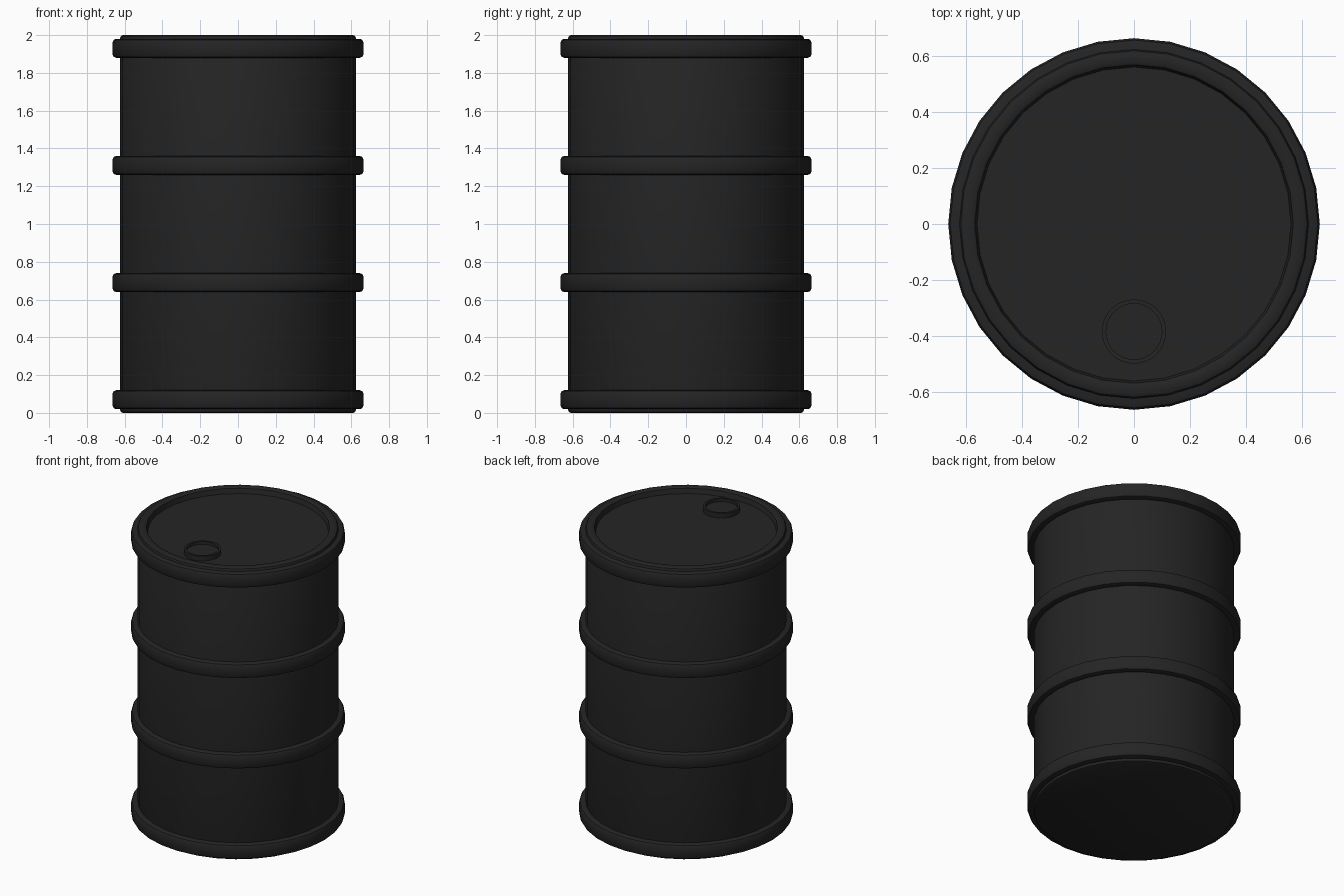
import bpy, bmesh, math

if "Cube" in bpy.data.objects:
    bpy.data.objects.remove(bpy.data.objects["Cube"])

SIDES = 32

black = bpy.data.materials.new("black_steel")
black.diffuse_color = (0.018, 0.018, 0.018, 1)
black.use_nodes = True
black.node_tree.nodes["Principled BSDF"].inputs["Base Color"].default_value = black.diffuse_color


def lathe(name, profile, sides=SIDES, loc=(0, 0, 0), closed=False):
    """Spin an (r, z) profile around z; r = 0 is not allowed, open ends are capped."""
    bm = bmesh.new()
    loops = []
    for r, z in profile:
        loops.append([bm.verts.new((r * math.cos(2 * math.pi * i / sides),
                                    r * math.sin(2 * math.pi * i / sides), z))
                      for i in range(sides)])
    pairs = list(zip(loops, loops[1:]))
    if closed:
        pairs.append((loops[-1], loops[0]))
    for a, b in pairs:
        for i in range(sides):
            j = (i + 1) % sides
            bm.faces.new((a[i], a[j], b[j], b[i]))
    if not closed:
        bm.faces.new(loops[0][::-1])
        bm.faces.new(loops[-1])
    bmesh.ops.recalc_face_normals(bm, faces=bm.faces)
    mesh = bpy.data.meshes.new(name)
    bm.to_mesh(mesh)
    bm.free()
    mesh.materials.append(black)
    obj = bpy.data.objects.new(name, mesh)
    obj.location = loc
    bpy.context.collection.objects.link(obj)
    bpy.ops.object.select_all(action='DESELECT')
    obj.select_set(True)
    bpy.context.view_layer.objects.active = obj
    bpy.ops.object.shade_smooth_by_angle(angle=math.radians(35))
    return obj


# Drum shell: flat base, bevelled ends, recessed lid
lathe("drum_body", [(0.61, 0), (0.62, 0.005), (0.625, 0.018),
                    (0.625, 1.982), (0.62, 1.995), (0.61, 2.0),
                    (0.578, 2.0), (0.57, 1.995), (0.562, 1.962)])

# Four rounded hoops
hoop = [(0.60, -0.05), (0.645, -0.05), (0.658, -0.045), (0.665, -0.03),
        (0.665, 0.03), (0.658, 0.045), (0.645, 0.05), (0.60, 0.05)]
for k, z in enumerate((0.07, 0.69, 1.31, 1.93)):
    lathe(f"hoop_{k + 1}", hoop, loc=(0, 0, z), closed=True)

# Filler cap with a shallow dished top
lathe("filler_cap", [(0.115, 1.955), (0.115, 1.995), (0.1, 1.995), (0.1, 1.975)],
      loc=(0, -0.385, 0))
